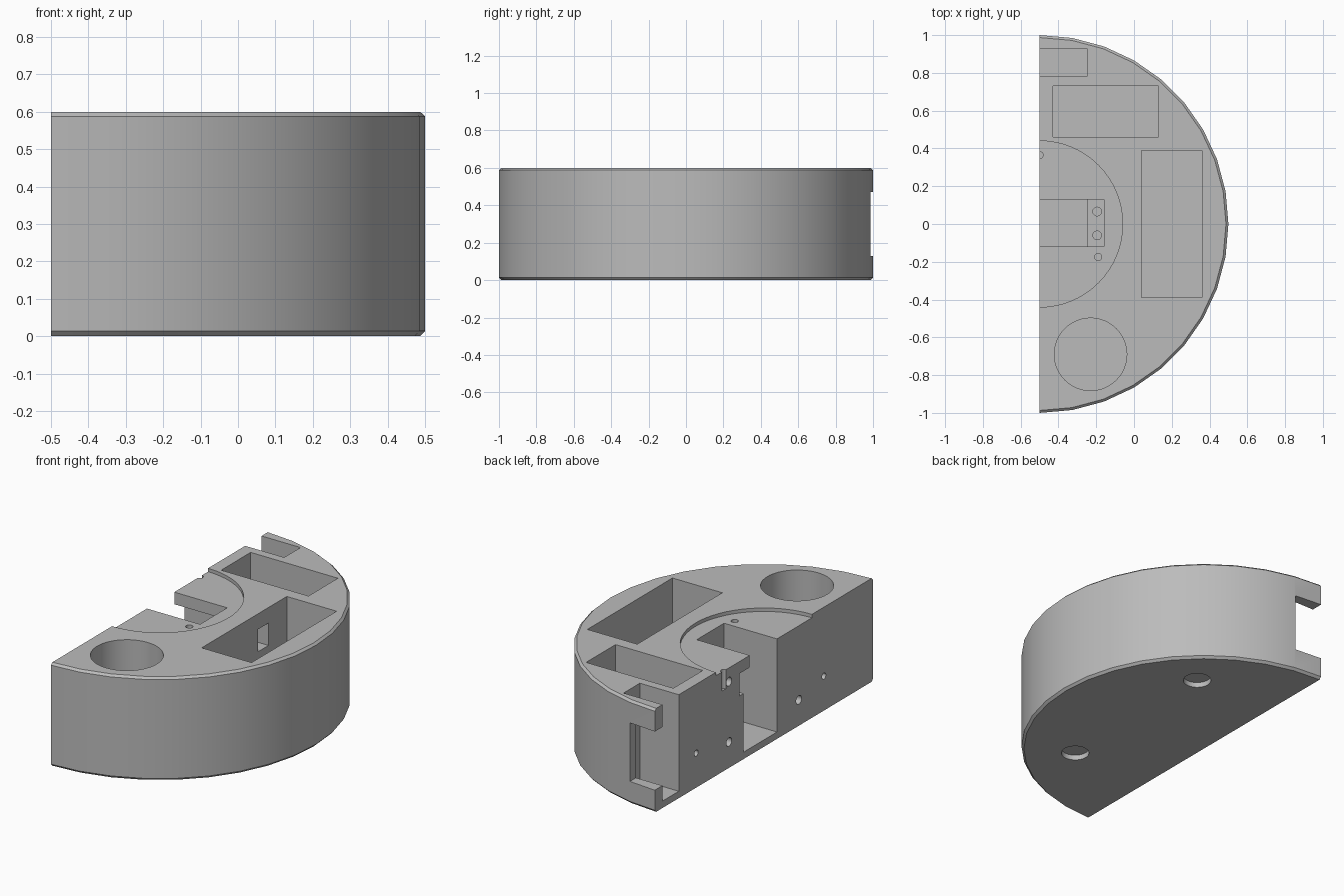
import bpy, bmesh, math
from mathutils import Matrix, Vector

if "Cube" in bpy.data.objects:
    bpy.data.objects.remove(bpy.data.objects["Cube"])

CX = -0.5          # centre of the half disc
H = 0.6            # height
FLOOR = 0.04       # thickness left under the pockets
RECESS = H - 0.02  # level of the round recess
OUT = H + 0.1      # cutters overshoot the top

grey = bpy.data.materials.new("grey_plastic")
grey.diffuse_color = (0.5, 0.5, 0.5, 1)
grey.use_nodes = True
grey.node_tree.nodes["Principled BSDF"].inputs["Base Color"].default_value = grey.diffuse_color


def make(name, bm):
    bmesh.ops.recalc_face_normals(bm, faces=bm.faces)
    me = bpy.data.meshes.new(name)
    bm.to_mesh(me)
    bm.free()
    me.materials.append(grey)
    ob = bpy.data.objects.new(name, me)
    bpy.context.collection.objects.link(ob)
    return ob


# Half-disc body with chamfered top and bottom rims
bm = bmesh.new()
rings = []
for z, r in ((0, 0.987), (0.014, 1), (H - 0.012, 1), (H, 0.987)):
    rings.append([bm.verts.new((CX + r * math.cos(math.radians(a)),
                                r * math.sin(math.radians(a)), z))
                  for a in range(-90, 91, 10)])
for lo, hi in zip(rings, rings[1:]):
    for i in range(18):
        bm.faces.new((lo[i], lo[i + 1], hi[i + 1], hi[i]))
bm.faces.new(rings[0][::-1])
bm.faces.new(rings[-1])
bm.faces.new([r[0] for r in rings] + [r[-1] for r in rings[::-1]])
body = make("half_disc_body", bm)


def cut(cutter):
    """Subtract a cutter from the body, then remove it."""
    cutter.hide_render = True
    mod = body.modifiers.new(cutter.name, 'BOOLEAN')
    mod.operation = 'DIFFERENCE'
    mod.solver = 'EXACT'
    mod.object = cutter
    bpy.context.view_layer.objects.active = body
    bpy.ops.object.modifier_apply(modifier=mod.name)
    bpy.data.objects.remove(cutter, do_unlink=True)


def cut_box(name, x, y, z):
    bm = bmesh.new()
    size = Vector((x[1] - x[0], y[1] - y[0], z[1] - z[0]))
    mid = Vector((x[0] + x[1], y[0] + y[1], z[0] + z[1])) / 2
    bmesh.ops.create_cube(bm, size=1,
                          matrix=Matrix.Translation(mid) @ Matrix.Diagonal((*size, 1)))
    cut(make(name, bm))


def cut_round(name, start, end, r, n=24):
    start, end = Vector(start), Vector(end)
    axis = end - start
    rot = axis.to_track_quat('Z', 'Y').to_matrix().to_4x4()
    bm = bmesh.new()
    bmesh.ops.create_cone(bm, cap_ends=True, segments=n, radius1=r, radius2=r,
                          depth=axis.length,
                          matrix=Matrix.Translation((start + end) / 2) @ rot)
    cut(make(name, bm))


# Shallow round recess and the deep round pocket
cut_round("round_recess", (CX, 0, RECESS), (CX, 0, OUT), 0.44, 64)
cut_round("round_pocket", (-0.23, -0.69, FLOOR), (-0.23, -0.69, OUT), 0.192, 48)

# Rectangular pockets
cut_box("long_pocket", (0.04, 0.36), (-0.39, 0.39), (FLOOR, OUT))
cut_box("rear_pocket", (-0.43, 0.13), (0.46, 0.73), (FLOOR, OUT))

# Rear notch and the side window through the outer wall
cut_box("rear_notch", (-0.7, -0.25), (0.78, 0.93), (FLOOR, OUT))
cut_box("side_window", (-0.7, -0.33), (0.85, 1.2), (0.13, 0.47))

# Central slot with a raised shelf, undercut and cable channel
cut_box("central_slot", (-0.7, -0.245), (-0.12, 0.13), (FLOOR, OUT))
cut_box("slot_shelf", (-0.3, -0.16), (-0.12, 0.13), (0.36, OUT))
cut_box("slot_undercut", (-0.7, -0.25), (0.1, 0.185), (FLOOR, 0.45))
cut_box("cable_channel", (-0.7, 0.1), (0.125, 0.222), (0.38, 0.51))

# Screw holes from above
for y in (-0.06, 0.066):
    cut_round("shelf_hole", (-0.195, y, 0.2), (-0.195, y, OUT), 0.023)
cut_round("recess_hole", (-0.19, -0.175, 0.42), (-0.19, -0.175, OUT), 0.019)
cut_round("edge_hole", (CX, 0.365, 0.47), (CX, 0.365, OUT), 0.019)

# Joining holes in the flat face
for y, z, r in ((0.32, 0.5, 0.025), (0.32, 0.15, 0.025), (-0.32, 0.15, 0.025),
                (0.62, 0.2, 0.018), (-0.55, 0.2, 0.018)):
    cut_round("face_hole", (-0.6, y, z), (-0.38, y, z), r)

# Blind foot sockets underneath
for y in (-0.49, 0.55):
    cut_round("foot_socket", (0.01, y, -0.1), (0.01, y, 0.03), 0.076, 32)

# Smooth curved walls, crisp edges
bpy.ops.object.select_all(action='DESELECT')
body.select_set(True)
bpy.context.view_layer.objects.active = body
bpy.ops.object.shade_smooth_by_angle(angle=math.radians(30))
